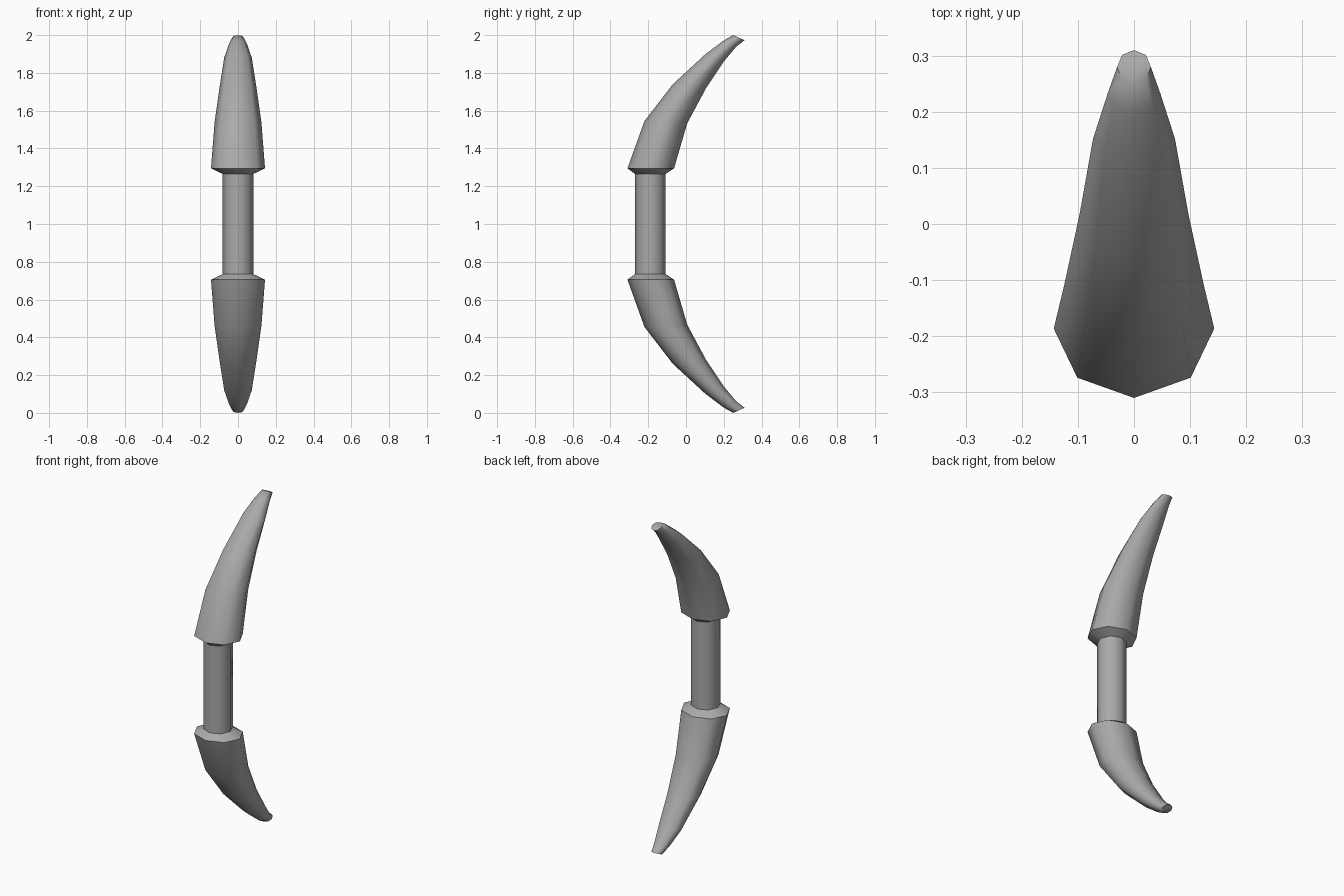
import bpy, bmesh, math

cube = bpy.data.objects.get("Cube")
if cube:
    bpy.data.objects.remove(cube, do_unlink=True)

SIDES = 8
MID_Z = 1.0

grey = bpy.data.materials.new("plain grey")
grey.use_nodes = True
color = (0.4, 0.4, 0.4, 1)
grey.diffuse_color = color
grey.node_tree.nodes["Principled BSDF"].inputs["Base Color"].default_value = color


def loft(name, rings, cap_end=False, flip=False):
    """Skin elliptical rings; each is (front point, back point, half width)."""
    bm = bmesh.new()
    loops = []
    for (fy, fz), (by, bz), half in rings:
        loop = []
        for i in range(SIDES):
            a = 2 * math.pi * i / SIDES
            t = (1 - math.cos(a)) / 2
            z = fz + (bz - fz) * t
            if flip:
                z = 2 * MID_Z - z
            loop.append(bm.verts.new((half * math.sin(a), fy + (by - fy) * t, z)))
        loops.append(loop)
    for low, high in zip(loops, loops[1:]):
        for i in range(SIDES):
            j = (i + 1) % SIDES
            bm.faces.new((low[i], low[j], high[j], high[i]))
    if cap_end:
        bm.faces.new(loops[-1])
    bmesh.ops.recalc_face_normals(bm, faces=bm.faces)
    # open tubes: make sure the skin faces outward
    bm.normal_update()
    f = bm.faces[:][0]
    mid = sum((v.co for v in loops[0] + loops[1]), f.normal * 0) / (2 * SIDES)
    if f.normal.dot(f.calc_center_median() - mid) < 0:
        bmesh.ops.reverse_faces(bm, faces=bm.faces)
    mesh = bpy.data.meshes.new(name)
    bm.to_mesh(mesh)
    bm.free()
    mesh.materials.append(grey)
    obj = bpy.data.objects.new(name, mesh)
    bpy.context.collection.objects.link(obj)
    bpy.ops.object.select_all(action="DESELECT")
    obj.select_set(True)
    bpy.context.view_layer.objects.active = obj
    bpy.ops.object.shade_smooth_by_angle(angle=math.radians(60))
    return obj


def level(front, back, z, half):
    return (front, z), (back, z), half


# Shared rings of the grip and the wide blade root
grip_top = level(-0.27, -0.108, 1.265, 0.081)
grip_bottom = level(-0.27, -0.108, 0.735, 0.081)
root = level(-0.31, -0.063, 1.295, 0.143)

# Curved blade, from root to blunt tip
blade = [
    root,
    ((-0.22, 1.545), (0.006, 1.532), 0.124),
    ((-0.07, 1.74), (0.105, 1.717), 0.097),
    ((0.104, 1.90), (0.2, 1.86), 0.073),
    ((0.2, 1.972), (0.265, 1.938), 0.047),
    ((0.25, 2.0), (0.31, 1.973), 0.03),
]

loft("grip", [grip_bottom, grip_top])
for side, flip in (("upper", False), ("lower", True)):
    loft(side + "_collar", [grip_top, root], flip=flip)
    loft(side + "_blade", blade, cap_end=True, flip=flip)
